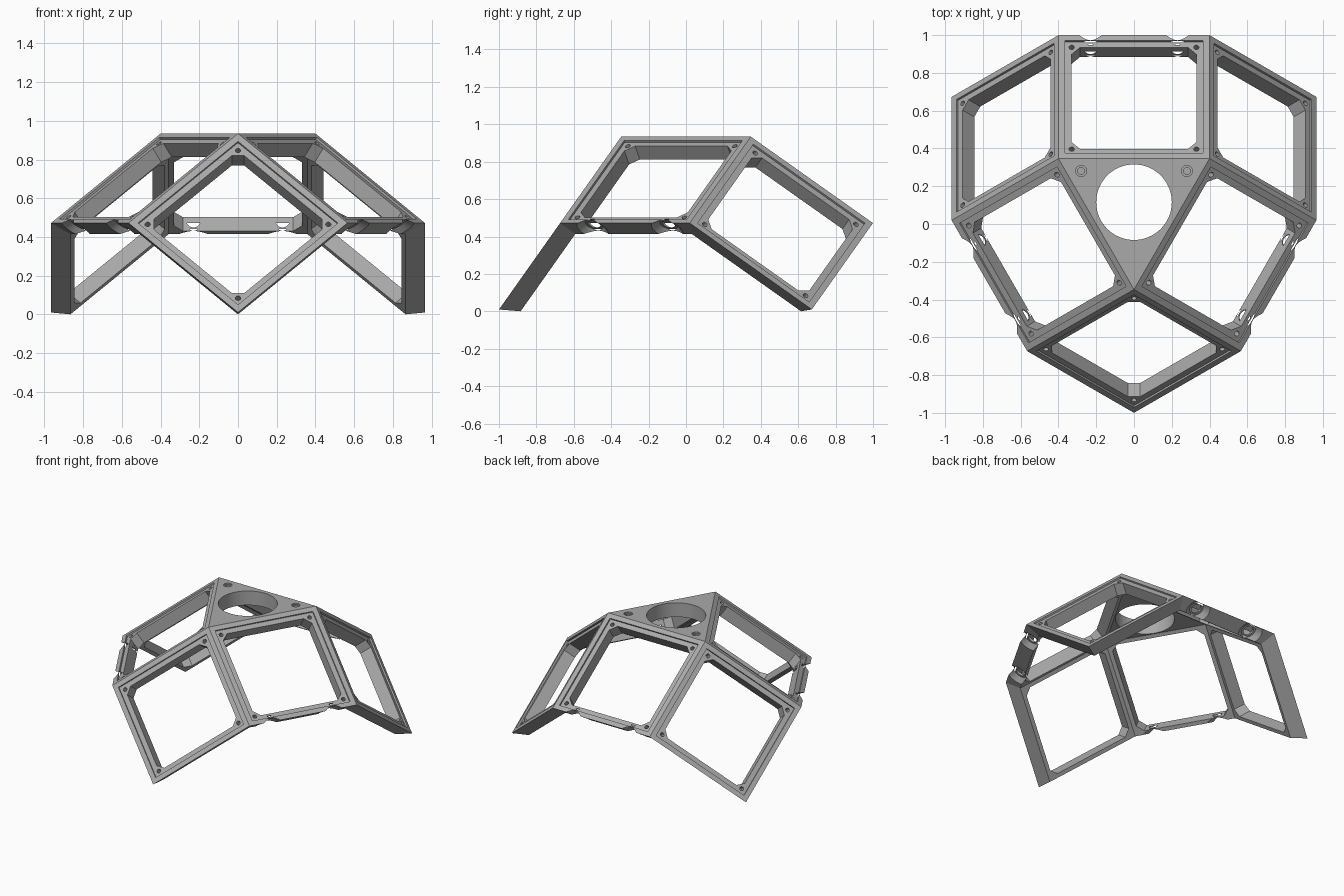
import bpy, bmesh, math
from mathutils import Matrix, Vector

cube = bpy.data.objects.get("Cube")
if cube:
    bpy.data.objects.remove(cube)

EDGE = 0.8                                   # edge length of every face
R_SQ = EDGE * (1 + math.sqrt(2)) / 2         # body centre to square faces
R_TRI = EDGE * (3 + math.sqrt(2)) / (2 * math.sqrt(3))
DEPTH = 0.1
K = 1 - DEPTH / R_SQ                         # inner shell scale
TILT = math.atan(1 / math.sqrt(2))
CENTRE = Matrix.Translation((0, EDGE * 0.1443, 0.934 - R_TRI))

grey = bpy.data.materials.new("plain_grey")
grey.use_nodes = True
grey.diffuse_color = (0.4, 0.4, 0.4, 1)
grey.node_tree.nodes["Principled BSDF"].inputs["Base Color"].default_value = grey.diffuse_color


def add_object(name, mesh):
    obj = bpy.data.objects.new(name, mesh)
    bpy.context.collection.objects.link(obj)
    return obj


def frustum(name, points, z_top, z_bottom, scale=1.0):
    """Solid between an outline and its scaled copy lower down."""
    bm = bmesh.new()
    top = [bm.verts.new((x, y, z_top)) for x, y in points]
    low = [bm.verts.new((x * scale, y * scale, z_bottom)) for x, y in points]
    bm.faces.new(top)
    bm.faces.new(low[::-1])
    n = len(points)
    for i in range(n):
        j = (i + 1) % n
        bm.faces.new((top[j], top[i], low[i], low[j]))
    bmesh.ops.recalc_face_normals(bm, faces=bm.faces)
    mesh = bpy.data.meshes.new(name)
    bm.to_mesh(mesh)
    bm.free()
    return add_object(name, mesh)


def round_cutter(loc, r_low, r_high, height, turn=0.0, sides=32):
    bm = bmesh.new()
    bmesh.ops.create_cone(bm, cap_ends=True, segments=sides, radius1=r_low,
                          radius2=r_high, depth=height,
                          matrix=Matrix.Translation(loc) @ Matrix.Rotation(turn, 4, 'X'))
    mesh = bpy.data.meshes.new("cutter")
    bm.to_mesh(mesh)
    bm.free()
    return add_object("cutter", mesh)


def carve(body, cutters):
    """Subtract the cutters and return the finished mesh."""
    for c in cutters:
        c.hide_render = True
        mod = body.modifiers.new("cut", 'BOOLEAN')
        mod.operation, mod.solver, mod.object = 'DIFFERENCE', 'EXACT', c
    graph = bpy.context.evaluated_depsgraph_get()
    mesh = bpy.data.meshes.new_from_object(body.evaluated_get(graph))
    for o in cutters + [body]:
        bpy.data.objects.remove(o)
    mesh.materials.clear()
    mesh.materials.append(grey)
    return mesh


def square(h, cut=0.0):
    """Square outline of half width h, with optional cut corners."""
    if not cut:
        return [(-h, -h), (h, -h), (h, h), (-h, h)]
    c = h - cut
    return [(-c, -h), (c, -h), (h, -c), (h, c), (c, h), (-c, h), (-h, c), (-h, -c)]


def square_frame(notched):
    h = EDGE / 2
    body = frustum("frame", square(h), 0, -DEPTH, K)
    cutters = [frustum("recess", square(h - 0.035), 0.05, -0.012),
               frustum("opening", square(h - 0.07, 0.045), 0.1, -0.2)]
    # screw holes in the corners
    for x, y in square(h - 0.07):
        cutters.append(round_cutter((x, y, -0.02), 0.014, 0.014, 0.08, sides=16))
    # scooped notches in the lower mitred edge
    if notched:
        slope = math.radians(22.5)
        out = Vector((0, math.cos(slope), -math.sin(slope)))
        turn = math.atan2(out.y, -out.z) + math.pi
        spot = Vector((0, h * (1 + K) / 2, -DEPTH / 2 - 0.01))
        for x in (-0.23, 0.23):
            p = spot + Vector((x, 0, 0))
            cutters.append(round_cutter(p - out * 0.01, 0.05, 0.11, 0.05, turn))
            cutters.append(round_cutter(p - out * 0.03, 0.035, 0.035, 0.04, turn))
    return carve(body, cutters)


# Square frames around the top triangle, and between them
side_mesh, corner_mesh = square_frame(True), square_frame(False)
parts = []
for i, place in enumerate(("back", "right", "left")):
    spin = Matrix.Rotation(math.radians(120 * i), 4, 'Z')
    part = add_object(place + "_upper_frame", side_mesh)
    part.matrix_world = (CENTRE @ spin @ Matrix.Rotation(-TILT, 4, 'X')
                         @ Matrix.Translation((0, 0, R_SQ)))
    parts.append(part)
for i, place in enumerate(("front", "back_left", "back_right")):
    spin = Matrix.Rotation(math.radians(180 + 120 * i), 4, 'Z')
    part = add_object(place + "_lower_frame", corner_mesh)
    part.matrix_world = (CENTRE @ spin @ Matrix.Rotation(TILT - math.pi / 2, 4, 'X')
                         @ Matrix.Translation((0, 0, R_SQ))
                         @ Matrix.Rotation(math.pi / 4, 4, 'Z'))
    parts.append(part)

# Triangular top plate with a large round hole and two small counterbores
r = EDGE / math.sqrt(3)
corners = [(r * math.cos(a), r * math.sin(a))
           for a in (math.radians(30 + 120 * i) for i in range(3))]
plate = frustum("plate", corners, 0, -R_TRI * (1 - K), K)
cuts = [round_cutter((0, 0, -0.05), 0.2, 0.2, 0.4, sides=64)]
for x in (-0.28, 0.28):
    cuts.append(round_cutter((x, 0.165, 0), 0.029, 0.029, 0.02, sides=24))
    cuts.append(round_cutter((x, 0.165, 0), 0.018, 0.018, 0.08, sides=24))
top = add_object("top_plate", carve(plate, cuts))
top.matrix_world = CENTRE @ Matrix.Translation((0, 0, R_TRI))
parts.append(top)

# Smooth the round walls, keep every edge crisp
bpy.ops.object.select_all(action='DESELECT')
for part in parts:
    part.select_set(True)
bpy.context.view_layer.objects.active = top
bpy.ops.object.shade_smooth_by_angle(angle=math.radians(25))
